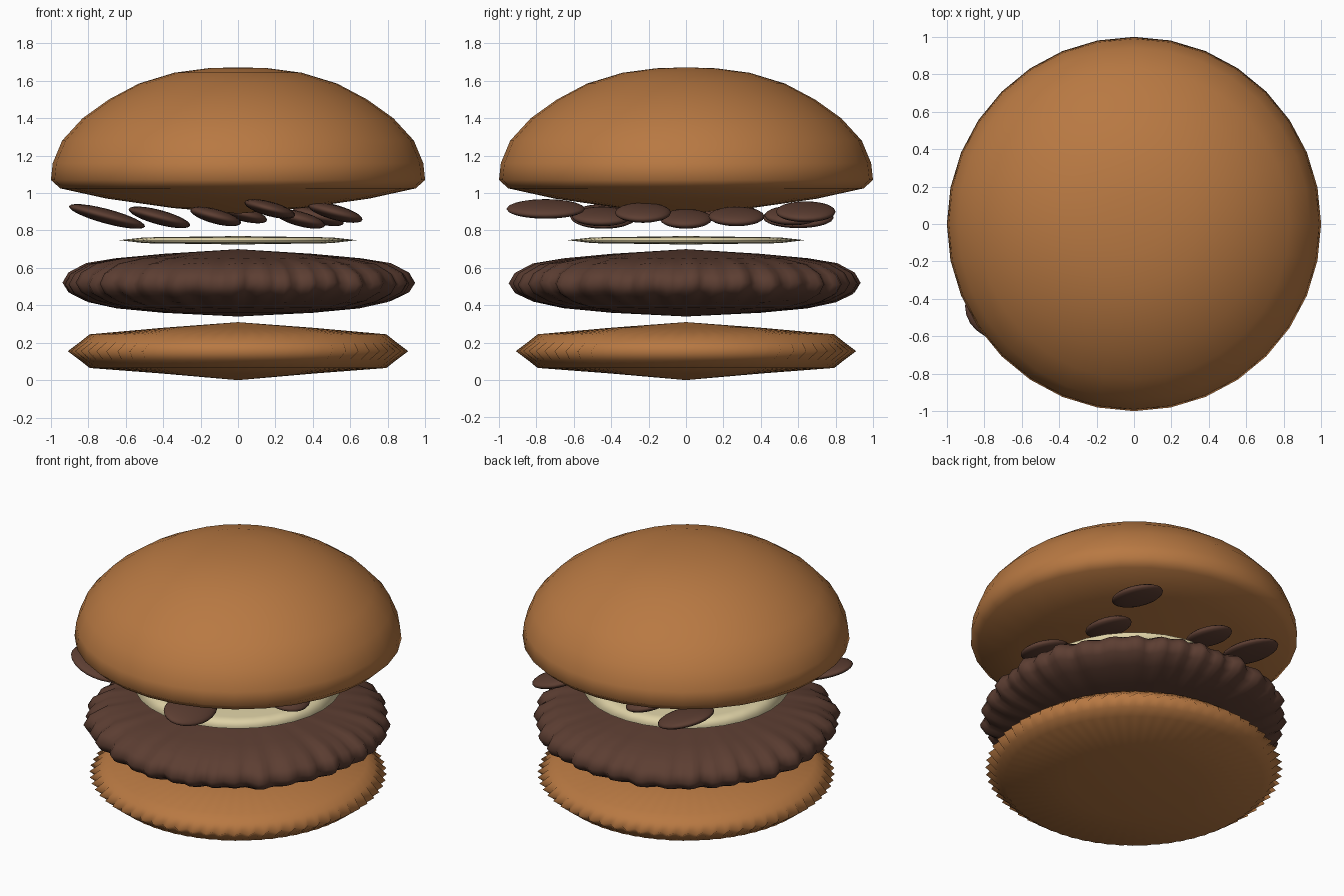
import bpy, bmesh
from math import sin, cos, pi, radians

cube = bpy.data.objects.get("Cube")
if cube:
    bpy.data.objects.remove(cube)


def material(name, rgb):
    m = bpy.data.materials.new(name)
    m.use_nodes = True
    m.diffuse_color = (*rgb, 1)
    m.node_tree.nodes["Principled BSDF"].inputs["Base Color"].default_value = (*rgb, 1)
    return m


bread = material("toasted bread", (0.48, 0.19, 0.055))
brown = material("dark brown", (0.108, 0.048, 0.032))
cream = material("cream", (0.73, 0.64, 0.38))


def finish(name, bm, mat):
    bmesh.ops.recalc_face_normals(bm, faces=bm.faces)
    for f in bm.faces:
        f.smooth = True
    mesh = bpy.data.meshes.new(name)
    bm.to_mesh(mesh)
    bm.free()
    mesh.materials.append(mat)
    obj = bpy.data.objects.new(name, mesh)
    bpy.context.collection.objects.link(obj)
    return obj


def lathe(name, profile, sides, mat, ripple=lambda a, r, z: (0, 0)):
    """Revolve a profile whose first and last points are poles on the axis."""
    bm = bmesh.new()
    bottom = bm.verts.new((0, 0, profile[0][1]))
    top = bm.verts.new((0, 0, profile[-1][1]))
    rings = []
    for r, z in profile[1:-1]:
        ring = []
        for i in range(sides):
            a = 2 * pi * i / sides
            dr, dz = ripple(a, r, z)
            ring.append(bm.verts.new(((r + dr) * cos(a), (r + dr) * sin(a), z + dz)))
        rings.append(ring)
    for i in range(sides):
        j = (i + 1) % sides
        bm.faces.new((bottom, rings[0][j], rings[0][i]))
        bm.faces.new((top, rings[-1][i], rings[-1][j]))
        for lo, hi in zip(rings, rings[1:]):
            bm.faces.new((lo[i], lo[j], hi[j], hi[i]))
    return finish(name, bm, mat)


# Bottom bun with a fine pleated rim
def pleats(a, r, z):
    weight = 1 if r > 0.85 else 0.15 if r > 0.75 else 0
    return 0.02 * weight * cos(64 * a), 0


lathe("bottom_bun",
      [(0, 0), (0.4, 0.035), (0.79, 0.065), (0.84, 0.105), (0.89, 0.155),
       (0.84, 0.205), (0.79, 0.245), (0.4, 0.28), (0, 0.31)],
      128, bread, pleats)


# Patty with an uneven crinkled edge
def crinkle(a, r, z):
    weight = max(0, r - 0.55) / 0.36
    wave = sin(38 * a + 1.2 * sin(5 * a)) + 0.5 * sin(23 * a + 1) + 0.4 * sin(7 * a)
    return 0.017 * weight * wave, 0.006 * weight * sin(17 * a + 2 * sin(3 * a))


lathe("patty",
      [(0, 0.34), (0.4, 0.36), (0.65, 0.385), (0.8, 0.42), (0.89, 0.465), (0.92, 0.515),
       (0.89, 0.57), (0.8, 0.622), (0.65, 0.65), (0.4, 0.675), (0, 0.70)],
      160, brown, crinkle)

# Thin cream slice
lathe("cream_slice",
      [(0, 0.725), (0.5, 0.732), (0.635, 0.748), (0.5, 0.763), (0, 0.77)],
      32, cream)

# Flattened beans, all leaning down towards +x: centre, length, width
beans = [
    (0.17, -0.75, 0.915, 0.28, 0.42),
    (0.52, -0.23, 0.895, 0.30, 0.30),
    (0.43, 0.27, 0.875, 0.28, 0.30),
    (-0.42, 0.6, 0.87, 0.34, 0.38),
    (0.51, 0.64, 0.90, 0.32, 0.32),
    (-0.7, -0.44, 0.875, 0.42, 0.36),
    (-0.12, 0.57, 0.88, 0.28, 0.30),
    (0.02, 0.24, 0.89, 0.28, 0.30),
    (0.33, 0, 0.862, 0.28, 0.28),
    (-0.12, -0.45, 0.875, 0.28, 0.32),
]
for n, (x, y, z, length, width) in enumerate(beans, 1):
    bm = bmesh.new()
    bmesh.ops.create_uvsphere(bm, u_segments=24, v_segments=12, radius=0.5)
    bmesh.ops.scale(bm, vec=(length, width, 0.078), verts=bm.verts)
    bean = finish(f"bean_{n}", bm, brown)
    bean.location = (x, y, z)
    bean.rotation_euler = (0, radians(15), 0)

# Domed top bun
lathe("top_bun",
      [(0, 0.89), (0.35, 0.92), (0.7, 0.97), (0.95, 1.025), (1.0, 1.07), (0.99, 1.16),
       (0.94, 1.28), (0.83, 1.40), (0.69, 1.50), (0.53, 1.585), (0.34, 1.643),
       (0.16, 1.667), (0, 1.672)],
      32, bread)
